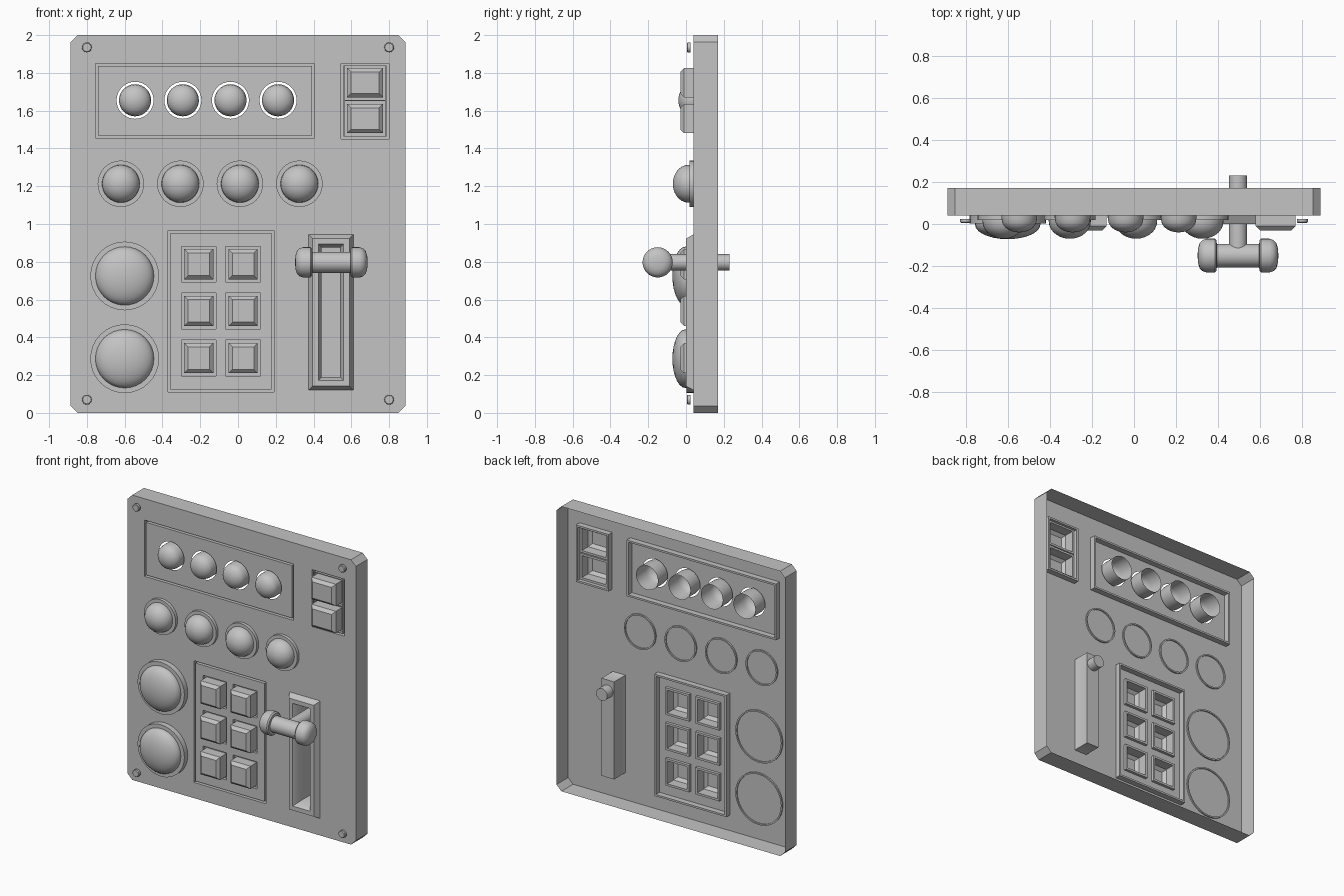
import bpy, bmesh
from math import sin, cos, pi, radians
from mathutils import Vector

cube = bpy.data.objects.get("Cube")
if cube:
    bpy.data.objects.remove(cube, do_unlink=True)

grey = bpy.data.materials.new("plain_grey")
grey.use_nodes = True
GREY = (0.55, 0.55, 0.55, 1)
grey.diffuse_color = GREY
grey.node_tree.nodes["Principled BSDF"].inputs["Base Color"].default_value = GREY

FRONT, BACK = 0.04, 0.17


# ---- helpers ----
def finish(bm, name):
    bmesh.ops.remove_doubles(bm, verts=bm.verts, dist=1e-5)
    bmesh.ops.recalc_face_normals(bm, faces=bm.faces)
    facing = sum(f.normal.y * f.calc_area() for f in bm.faces)
    if facing > 1e-3:
        bmesh.ops.reverse_faces(bm, faces=bm.faces)
    for f in bm.faces:
        f.smooth = True
    me = bpy.data.meshes.new(name)
    bm.to_mesh(me)
    bm.free()
    me.set_sharp_from_angle(angle=radians(32))
    me.materials.append(grey)
    ob = bpy.data.objects.new(name, me)
    bpy.context.collection.objects.link(ob)
    return ob


def inset(r, d):
    return (r[0] + d, r[1] - d, r[2] + d, r[3] - d)


def rect(r):
    x0, x1, z0, z1 = r
    return [(x0, z0), (x1, z0), (x1, z1), (x0, z1)]


def octagon(r, c):
    x0, x1, z0, z1 = r
    return [(x0 + c, z0), (x1 - c, z0), (x1, z0 + c), (x1, z1 - c),
            (x1 - c, z1), (x0 + c, z1), (x0, z1 - c), (x0, z0 + c)]


def circle(x, z, r, n=32):
    return [(x + r * cos(2 * pi * i / n), z + r * sin(2 * pi * i / n)) for i in range(n)]


def ring(bm, points, y):
    return [bm.verts.new((x, y, z)) for x, z in points]


def bridge(bm, a, b):
    n = len(a)
    for i in range(n):
        j = (i + 1) % n
        bm.faces.new((a[i], a[j], b[j], b[i]))


def sheet(bm, outer, holes, y):
    """Flat sheet facing the front, with openings."""
    edges = []
    for loop in [outer] + holes:
        v = ring(bm, loop, y)
        edges += [bm.edges.new((v[i], v[(i + 1) % len(v)])) for i in range(len(v))]
    bmesh.ops.triangle_fill(bm, use_beauty=True, edges=edges, normal=(0, -1, 0))


def steps(bm, r, profile, cap=True):
    """Nested rectangles joined into a stepped surface: (inset, y) pairs."""
    rings = [ring(bm, rect(inset(r, d)), y) for d, y in profile]
    for a, b in zip(rings, rings[1:]):
        bridge(bm, a, b)
    if cap:
        bm.faces.new(rings[-1])


def lathe(name, profile, loc, axis="Y", n=32):
    """Revolve (radius, offset) pairs about an axis through loc."""
    bm = bmesh.new()
    rings = []
    for r, t in profile:
        row = []
        for i in range(n):
            u, v = r * cos(2 * pi * i / n), r * sin(2 * pi * i / n)
            p = (u, t, v) if axis == "Y" else (t, u, v)
            row.append(bm.verts.new(Vector(p) + Vector(loc)))
        rings.append(row)
    for a, b in zip(rings, rings[1:]):
        bridge(bm, a, b)
    return finish(bm, name)


def dome(r, base, tip, count=7):
    """Quarter-ellipse profile from the rim to the tip."""
    return [(r * cos(pi / 2 * i / count), base + (tip - base) * sin(pi / 2 * i / count))
            for i in range(count)] + [(0, tip)]


# ---- layout ----
display = (-0.755, 0.405, 1.455, 1.85)
switch_bay = (0.545, 0.80, 1.45, 1.85)
keypad = (-0.37, 0.19, 0.11, 0.965)
lever_frame = (0.373, 0.611, 0.12, 0.945)
lever_slot = inset(lever_frame, 0.07)
GROOVE = [(0, FRONT), (0, 0.08), (0.013, 0.08), (0.013, FRONT)]
KEY = [(0, FRONT), (0, 0.06), (0.015, 0.06), (0.015, -0.01), (0.035, -0.03)]

# ---- faceplate: open-backed tray with cut corners ----
bm = bmesh.new()
outline = octagon((-0.887, 0.887, 0, 2), 0.037)
sheet(bm, outline, [rect(r) for r in (display, switch_bay, keypad, lever_slot)], FRONT)
bridge(bm, ring(bm, outline, FRONT), ring(bm, outline, BACK))
finish(bm, "faceplate")

# ---- display panel with open holes and hollow knobs ----
knob_x = [-0.545, -0.292, -0.04, 0.212]
KNOB_Z = 1.655
bm = bmesh.new()
steps(bm, display, GROOVE, cap=False)
sheet(bm, rect(inset(display, 0.013)), [circle(x, KNOB_Z, 0.098) for x in knob_x], FRONT)
finish(bm, "display_panel")
for i, x in enumerate(knob_x):
    lathe(f"knob_{i + 1}", [(0.085, 0.13), (0.085, 0.03)] + dome(0.083, 0.02, -0.04),
          (x, 0, KNOB_Z))


# ---- panels holding square keys ----
def key_panel(name, bay, keys, key_name):
    bm = bmesh.new()
    steps(bm, bay, GROOVE, cap=False)
    sheet(bm, rect(inset(bay, 0.013)), [rect(k) for k in keys], FRONT)
    finish(bm, name)
    for i, k in enumerate(keys):
        bm = bmesh.new()
        steps(bm, k, KEY)
        finish(bm, f"{key_name}_{i + 1}")


key_panel("keypad_panel", keypad,
          [(x - 0.092, x + 0.092, z - 0.095, z + 0.095)
           for z in (0.29, 0.54, 0.787) for x in (-0.208, 0.027)], "key")
key_panel("switch_panel", switch_bay,
          [(0.563, 0.782, z - 0.092, z + 0.092) for z in (1.558, 1.748)], "switch")


# ---- round buttons with collars ----
def round_button(name, x, z, collar_r, collar_y, dome_r, tip):
    lathe(name, [(0, FRONT + 0.002), (collar_r - 0.01, FRONT + 0.002),
                 (collar_r - 0.01, 0.05), (collar_r, 0.05), (collar_r, collar_y),
                 (dome_r, collar_y)] + dome(dome_r, collar_y - 0.005, tip), (x, 0, z))


for i in range(4):
    round_button(f"small_button_{i + 1}", -0.62 + 0.315 * i, 1.213, 0.123, 0.018, 0.1, -0.07)
for i, z in enumerate((0.287, 0.725)):
    round_button(f"large_button_{i + 1}", -0.6, z, 0.182, 0.002, 0.155, -0.072)

# ---- lever frame and slot box ----
bm = bmesh.new()
steps(bm, lever_frame, [(0, FRONT), (0.022, 0), (0.052, 0), (0.07, 0.03), (0.07, 0.165)])
finish(bm, "lever_frame")

# ---- lever: stem, bar and rounded grips ----
LX, LY, LZ = 0.494, -0.15, 0.797
lathe("lever_stem", [(0, LY), (0.043, LY), (0.043, 0.23), (0, 0.23)], (LX, 0, LZ))
lathe("lever_bar", [(0.056, -0.12), (0.056, 0.12)], (LX, LY, LZ), "X")
for side, s in (("left", 1), ("right", -1)):
    grip = [(0.05, 0.1), (0.072, 0.102), (0.08, 0.11), (0.08, 0.15), (0.074, 0.168),
            (0.06, 0.182), (0.035, 0.19), (0, 0.192)]
    lathe(f"lever_grip_{side}", [(r, s * t) for r, t in grip], (LX, LY, LZ), "X")

# ---- corner screws ----
for i, (x, z) in enumerate((x, z) for x in (-0.8, 0.8) for z in (0.07, 1.935)):
    lathe(f"screw_{i + 1}", [(0, 0.005), (0.022, 0.005), (0.026, 0.009), (0.026, 0.024),
                             (0, 0.024)], (x, 0, z), n=16)
